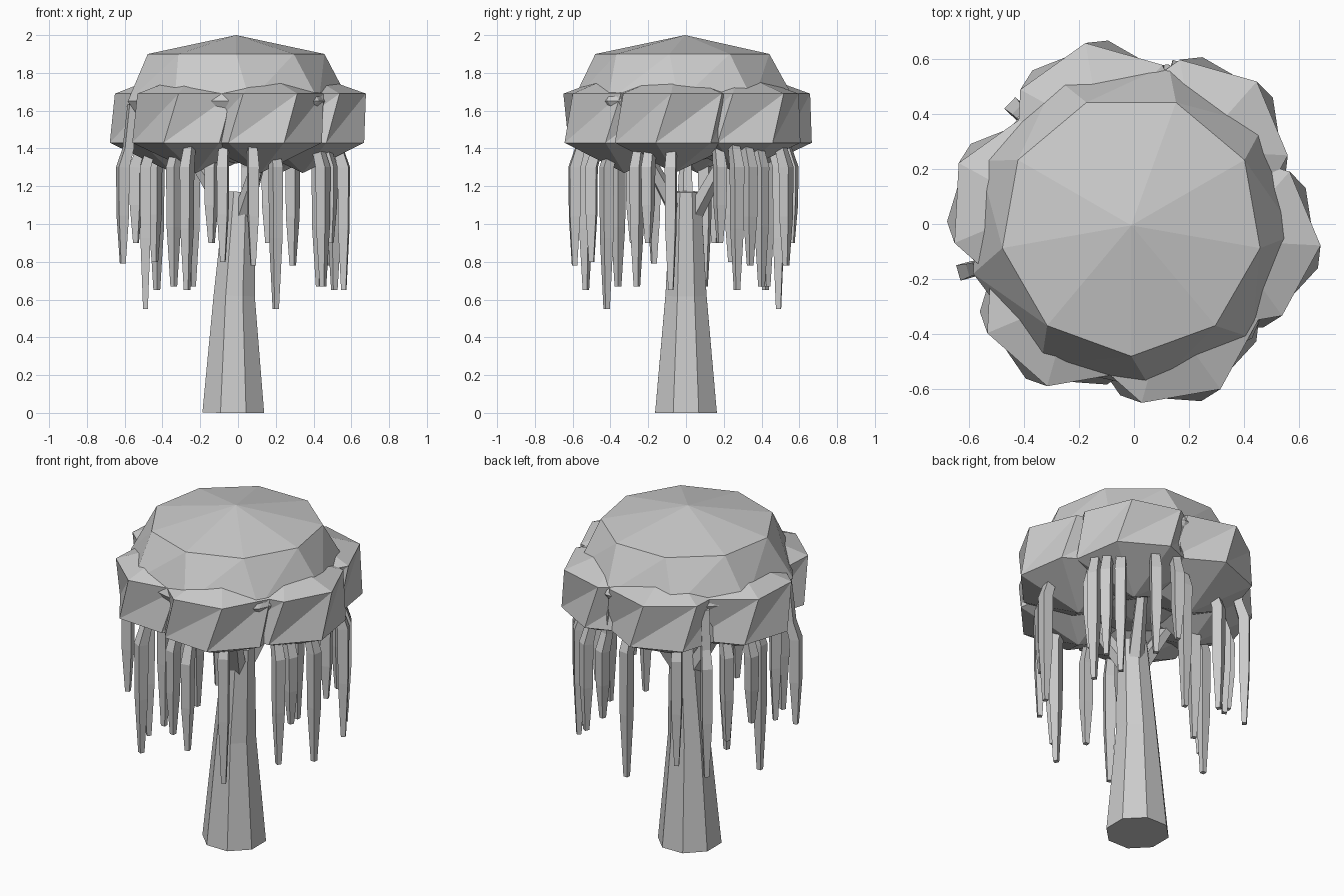
import bpy
from math import cos, sin, radians, hypot, tau
from mathutils import Vector

cube = bpy.data.objects.get("Cube")
if cube:
    bpy.data.objects.remove(cube)

grey = bpy.data.materials.new("pale_grey")
grey.use_nodes = True
grey.diffuse_color = (0.6, 0.6, 0.6, 1)
grey.node_tree.nodes["Principled BSDF"].inputs["Base Color"].default_value = (0.6, 0.6, 0.6, 1)


def make_object(name, verts, faces):
    mesh = bpy.data.meshes.new(name)
    mesh.from_pydata(verts, [], faces)
    mesh.materials.append(grey)
    obj = bpy.data.objects.new(name, mesh)
    bpy.context.collection.objects.link(obj)
    return obj


def bridge(rings, sides):
    """Triangles joining stacked rings, listed from top to bottom."""
    faces = []
    for r in range(rings - 1):
        a, b = r * sides, (r + 1) * sides
        for k in range(sides):
            p = (k - 1) % sides
            faces += [(a + k, a + p, b + p), (a + k, b + p, b + k)]
    return faces


def blob(name, x, y, sides, rings, top, bottom):
    """Faceted foliage clump; each ring is (radius, height, start angle)."""
    verts = [(x + r * cos(radians(a) + tau * k / sides),
              y + r * sin(radians(a) + tau * k / sides), z)
             for r, z, a in rings for k in range(sides)]
    faces = bridge(len(rings), sides)
    last = (len(rings) - 1) * sides
    n = len(verts)
    verts += [(x, y, top), (x, y, bottom)]
    for k in range(sides):
        m = (k + 1) % sides
        faces += [(n, k, m), (n + 1, last + m, last + k)]
    return make_object(name, verts, faces)


def tube(name, path, radii, sides, turn=0.0):
    """Tapered limb following a path, listed from top to bottom."""
    pts = [Vector(p) for p in path]
    verts = []
    for i, (p, r) in enumerate(zip(pts, radii)):
        t = (pts[max(i - 1, 0)] - pts[min(i + 1, len(pts) - 1)]).normalized()
        side = Vector((-pts[-1].y, pts[-1].x, 0)).normalized()
        u = (side - t * side.dot(t)).normalized()
        v = t.cross(u)
        for k in range(sides):
            a = turn + tau * k / sides
            verts.append(p + r * (u * cos(a) + v * sin(a)))
    faces = []
    for r in range(len(pts) - 1):
        a, b = r * sides, (r + 1) * sides
        for k in range(sides):
            m = (k + 1) % sides
            faces.append((a + k, b + k, b + m, a + m))
    faces.append(tuple(range(sides)))
    faces.append(tuple(reversed(range(len(verts) - sides, len(verts)))))
    return make_object(name, verts, faces)


# Trunk
tube("trunk", [(0.01, 0, 1.17), (-0.02, 0, 0.62), (-0.025, 0, 0)],
     [0.085, 0.118, 0.177], 8, tau / 16)

# Forked branches
for i, angle in enumerate((60, 180, 300)):
    c, s = cos(radians(angle)), sin(radians(angle))
    tube(f"branch_{i + 1}", [(0.28 * c, 0.28 * s, 1.42), (0.04 * c, 0.04 * s, 1.04)],
         [0.03, 0.05], 5)

# Crown and the ring of clumps around it
blob("crown", -0.01, -0.005, 9,
     [(0.475, 1.9, -10), (0.6, 1.65, -3), (0.45, 1.42, 4)], 2.0, 1.32)
for i in range(6):
    a = radians(-10 + 60 * i)
    blob(f"clump_{i + 1}", 0.348 * cos(a), 0.348 * sin(a), 7,
         [(0.335, 1.69, -3), (0.34, 1.43, -17)], 1.81, 1.27)

# Hanging fronds: tip x, tip y, tip height
tips = [(0.2, -0.42, 0.55), (0.05, 0.49, 0.55), (-0.49, 0, 0.55),
        (0.56, -0.08, 0.65), (0.51, 0.27, 0.65), (-0.27, -0.53, 0.65),
        (-0.43, 0.42, 0.65), (0.43, 0.4, 0.67), (0.45, -0.26, 0.67),
        (-0.24, 0.43, 0.67), (-0.34, -0.36, 0.67), (-0.34, 0.1, 0.67),
        (-0.61, -0.17, 0.79), (0.08, -0.59, 0.78), (0.29, 0.53, 0.78),
        (0.48, 0.34, 0.78), (-0.08, -0.5, 0.8), (-0.44, 0.24, 0.8),
        (0.49, -0.2, 0.9), (0.46, 0.18, 0.9), (0.16, 0.56, 0.9),
        (-0.14, -0.28, 0.9), (-0.54, 0.15, 0.9)]
for i, (x, y, z) in enumerate(tips):
    grow = (hypot(x, y) - 0.03) / hypot(x, y)
    spots = [(0.7, 1.65), (0.92, 1.62), (grow, 1.4), (1.0, 1.3),
             (1.0, (z + 1.3) / 2), (1.0, z)]
    tube(f"frond_{i + 1}", [(x * f, y * f, h) for f, h in spots],
         [0.025, 0.032, 0.034, 0.041, 0.038, 0.018], 4, tau / 8)
